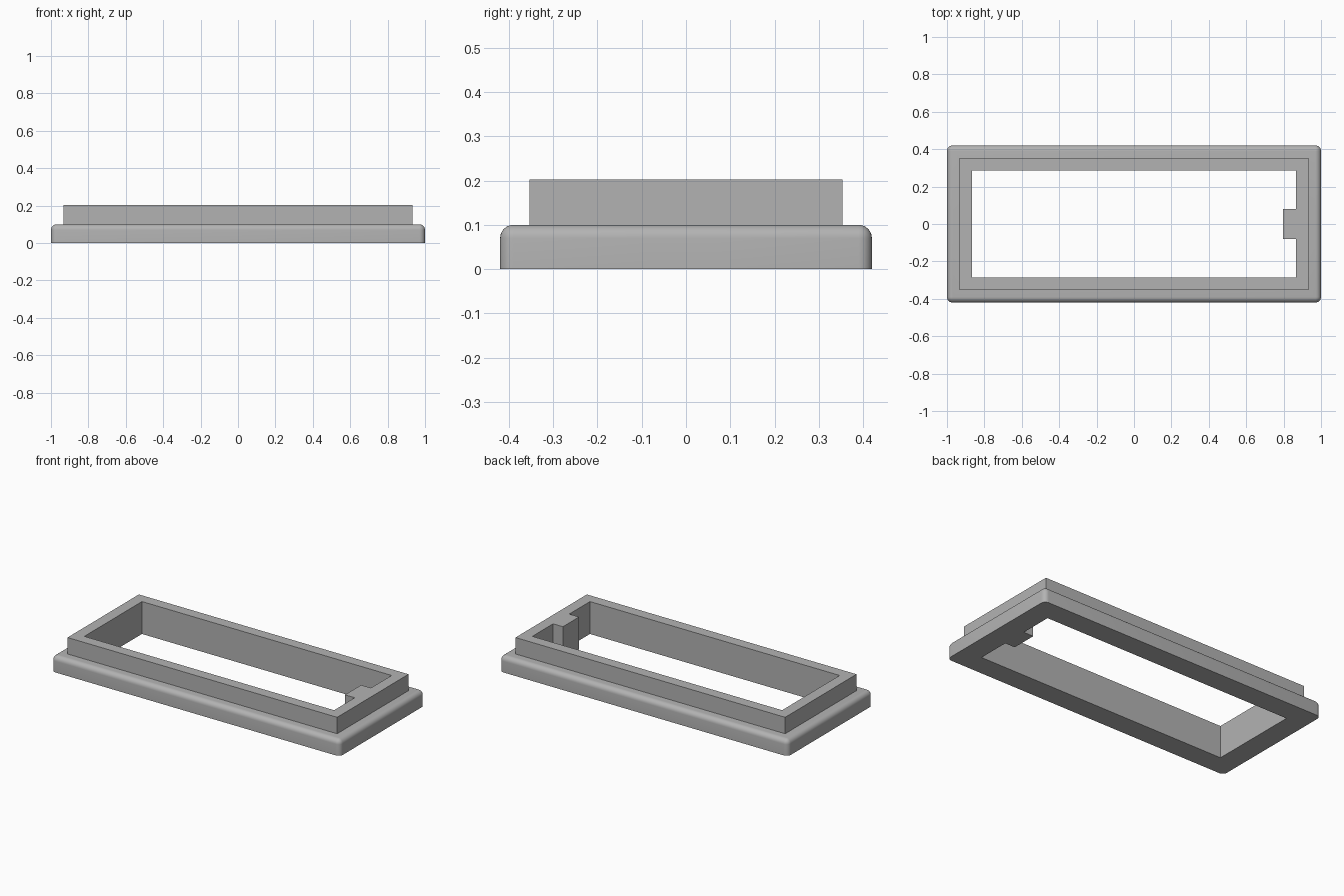
import bpy, bmesh, math

if "Cube" in bpy.data.objects:
    bpy.data.objects.remove(bpy.data.objects["Cube"])

INNER = (0.865, 0.285)      # half size of the opening
COLLAR = (0.934, 0.353)     # half size of the raised collar
BASE = (1.0, 0.42)          # half size of the base flange
BASE_TOP, COLLAR_TOP = 0.10, 0.203
ROUND, SEG = 0.03, 6
TAB_HALF, TAB_DEPTH = 0.08, 0.068

grey = bpy.data.materials.new("plain grey")
grey.diffuse_color = (0.45, 0.45, 0.45, 1)
grey.use_nodes = True
grey.node_tree.nodes["Principled BSDF"].inputs["Base Color"].default_value = grey.diffuse_color


def outline(hx, hy, r):
    """Rectangle outline with rounded corners, always the same point count."""
    pts = []
    for i, (sx, sy) in enumerate(((1, 1), (-1, 1), (-1, -1), (1, -1))):
        for k in range(SEG + 1):
            a = math.pi / 2 * (i + k / SEG)
            pts.append((sx * (hx - r) + r * math.cos(a),
                        sy * (hy - r) + r * math.sin(a)))
    return pts


def frame(name, rings):
    """Closed rectangular frame; rings are (half x, half y, radius, z)."""
    bm = bmesh.new()
    loops = [[bm.verts.new((x, y, z)) for x, y in outline(hx, hy, r)]
             for hx, hy, r, z in rings]
    n = len(loops[0])
    for i, low in enumerate(loops):
        high = loops[(i + 1) % len(loops)]
        for k in range(n):
            m = (k + 1) % n
            bm.faces.new((low[k], low[m], high[m], high[k]))
    bmesh.ops.remove_doubles(bm, verts=bm.verts[:], dist=1e-5)

    # Locating tab: slice out the middle of the right inner wall and pull it in
    for y in (-TAB_HALF, TAB_HALF):
        bmesh.ops.bisect_plane(bm, geom=bm.verts[:] + bm.edges[:] + bm.faces[:],
                               plane_co=(0, y, 0), plane_no=(0, 1, 0), dist=1e-6)
    bmesh.ops.recalc_face_normals(bm, faces=bm.faces[:])
    wall = [f for f in bm.faces
            if all(abs(v.co.x - INNER[0]) < 1e-4 and abs(v.co.y) < TAB_HALF + 1e-4
                   for v in f.verts)]
    for f in bmesh.ops.extrude_discrete_faces(bm, faces=wall)["faces"]:
        bmesh.ops.translate(bm, verts=f.verts[:], vec=(-TAB_DEPTH, 0, 0))
    bmesh.ops.recalc_face_normals(bm, faces=bm.faces[:])

    mesh = bpy.data.meshes.new(name)
    bm.to_mesh(mesh)
    bm.free()
    mesh.materials.append(grey)
    obj = bpy.data.objects.new(name, mesh)
    bpy.context.collection.objects.link(obj)
    bpy.ops.object.select_all(action='DESELECT')
    obj.select_set(True)
    bpy.context.view_layer.objects.active = obj
    bpy.ops.object.shade_smooth_by_angle(angle=math.radians(30))
    return obj


# Base flange: rounded vertical corners and rounded upper rim
rings = [(*INNER, 0, 0), (*BASE, ROUND, 0)]
for k in range(SEG + 1):
    a = math.pi / 2 * k / SEG
    inset = ROUND * (1 - math.cos(a))
    rings.append((BASE[0] - inset, BASE[1] - inset, ROUND - inset,
                  BASE_TOP - ROUND + ROUND * math.sin(a)))
rings.append((*INNER, 0, BASE_TOP))
frame("base_flange", rings)

# Raised collar: sharp-edged frame on top of the base
frame("raised_collar", [(*INNER, 0, BASE_TOP), (*COLLAR, 0, BASE_TOP),
                        (*COLLAR, 0, COLLAR_TOP), (*INNER, 0, COLLAR_TOP)])
